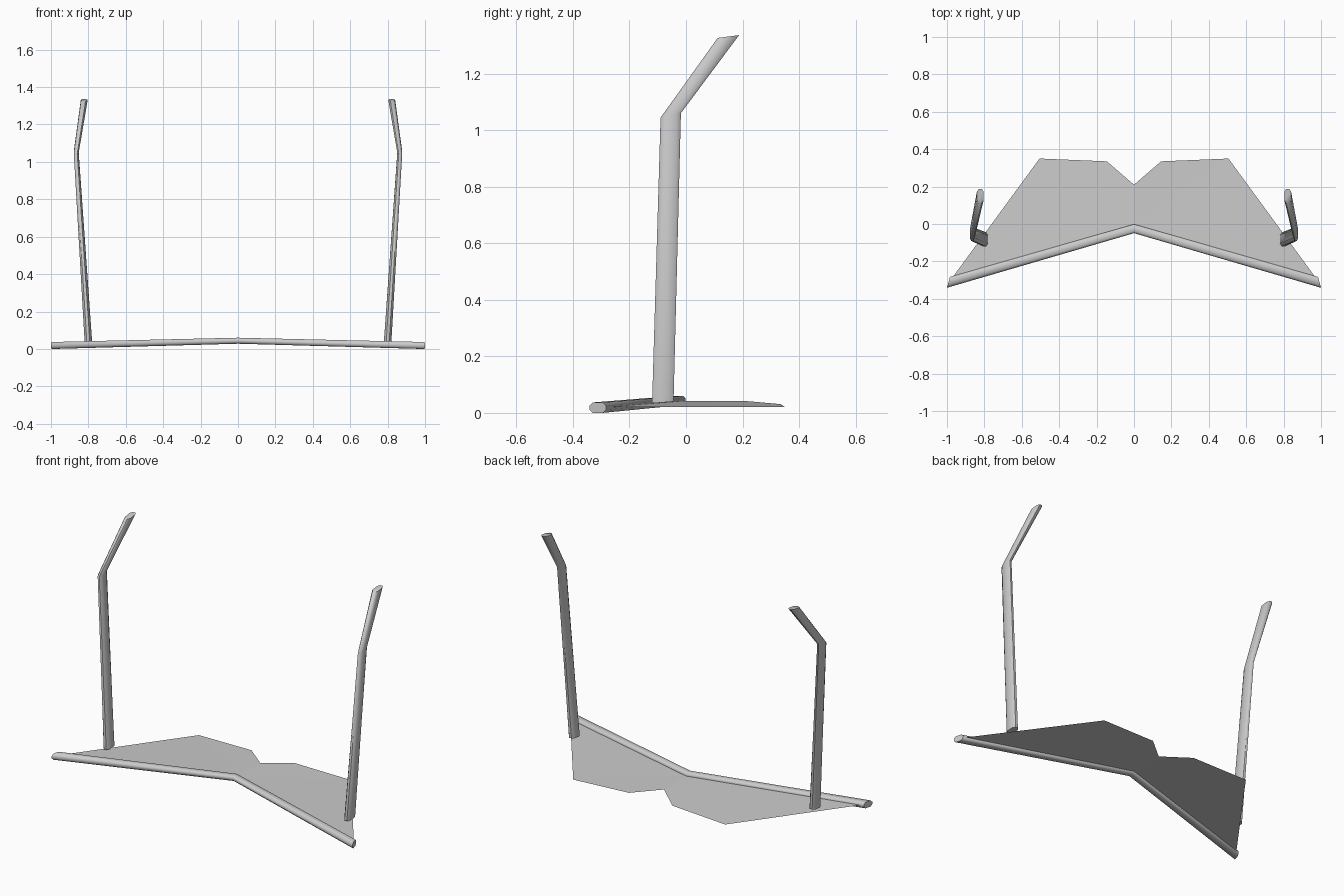
import bpy, math
from mathutils import Vector

if "Cube" in bpy.data.objects:
    bpy.data.objects.remove(bpy.data.objects["Cube"])


def make(name, verts, faces, smooth=True):
    me = bpy.data.meshes.new(name)
    me.from_pydata(verts, [], faces)
    ob = bpy.data.objects.new(name, me)
    bpy.context.collection.objects.link(ob)
    if smooth:
        bpy.ops.object.select_all(action='DESELECT')
        ob.select_set(True)
        bpy.context.view_layer.objects.active = ob
        bpy.ops.object.shade_smooth_by_angle(angle=math.radians(50))
    return ob


def loft(name, rings):
    n = len(rings[0])
    verts = [v for r in rings for v in r]
    faces = [(k * n + i, k * n + (i + 1) % n, (k + 1) * n + (i + 1) % n, (k + 1) * n + i)
             for k in range(len(rings) - 1) for i in range(n)]
    faces += [tuple(reversed(range(n))), tuple(range(len(verts) - n, len(verts)))]
    return make(name, verts, faces)


# Rounded oblong section shared by the bar and the posts
SECTION = [(-1, -.4), (-.6, -1), (.6, -1), (1, -.4), (1, .4), (.6, 1), (-.6, 1), (-1, .4)]

# Swept leading bar, mitred at the middle
stations = [(-1, -.312, .0185, .008), (0, -.025, .044, 0), (1, -.312, .0185, -.008)]
rings = []
for x, y, z, skew in stations:
    hw = .029 if x else .024
    rings.append([Vector((x * .992 + u * skew, y + u * hw, z + v * (.0185 if x else .016)))
                  for u, v in SECTION])
loft("leading_bar", rings)

# Thin wing sheet, gently drooping to each side of the centre line
half = [(.145, .335, .031), (.505, .35, .02), (.97, -.285, .02)]
sheet = [(0, -.01, .042), (0, .21, .042)] + half + [(-x, y, z) for x, y, z in half]
make("wing_sheet", sheet, [(0, 3, 2, 1), (0, 4, 3), (0, 1, 5, 6), (0, 6, 7)], False)

# Upright bent posts: centre x, y, z, half width, half depth, end slope
post = [(.80, -.082, .037, .02, .038, .003),
        (.865, -.054, 1.052, .013, .036, .008),
        (.822, .15, 1.331, .018, .038, .005)]
for s, side in ((1, "right"), (-1, "left")):
    rings = [[Vector((s * (cx + v * hw), cy + u * hd, cz + u * sl)) for u, v in SECTION[::s]]
             for cx, cy, cz, hw, hd, sl in post]
    loft(side + "_post", rings)

# Consistent outward normals
import bmesh
for ob in bpy.context.collection.objects:
    if ob.name != "wing_sheet":
        bm = bmesh.new()
        bm.from_mesh(ob.data)
        bmesh.ops.recalc_face_normals(bm, faces=bm.faces)
        bm.to_mesh(ob.data)
        bm.free()
